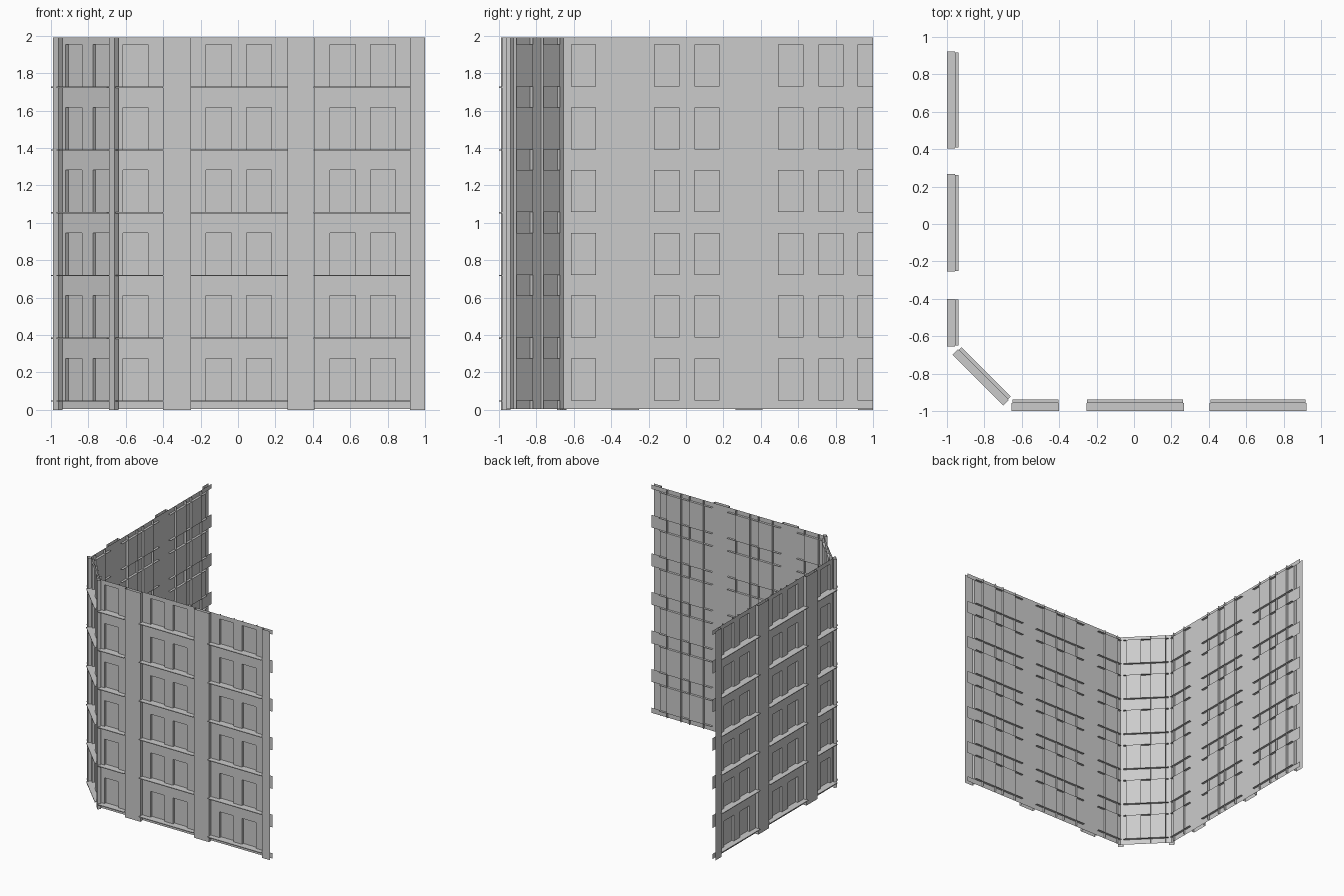
import bpy
import bmesh
from mathutils import Vector

cube = bpy.data.objects.get("Cube")
if cube:
    bpy.data.objects.remove(cube, do_unlink=True)

grey = bpy.data.materials.new("concrete grey")
grey.use_nodes = True
colour = (0.6, 0.6, 0.6, 1)
grey.diffuse_color = colour
grey.node_tree.nodes["Principled BSDF"].inputs["Base Color"].default_value = colour

TOP = 1.99
FLOORS = [0.05 + 0.3355 * i for i in range(6)]
WIN_H = 0.225


class Wall:
    """A facade plane: t runs along it, d is the distance outward, z is up."""

    def __init__(self, name, along, out, base):
        self.name, self.along, self.out = name, Vector(along), Vector(out)
        self.base = base  # distance of the main wall sheet
        self.pilaster = base + 0.028
        self.pane = base - 0.02

    def make(self, part, quads):
        bm = bmesh.new()
        for quad in quads:
            bm.faces.new([bm.verts.new(self.along * t + self.out * d + Vector((0, 0, z)))
                          for t, d, z in quad])
        bmesh.ops.remove_doubles(bm, verts=bm.verts, dist=0.0005)
        mesh = bpy.data.meshes.new(part)
        bm.to_mesh(mesh)
        bm.free()
        mesh.materials.append(grey)
        obj = bpy.data.objects.new(self.name + "_" + part, mesh)
        bpy.context.collection.objects.link(obj)
        return obj


def upright(t0, t1, d, z0, z1):
    return [(t0, d, z0), (t1, d, z0), (t1, d, z1), (t0, d, z1)]


def fin(t, d0, d1, z0, z1):
    return [(t, d0, z0), (t, d1, z0), (t, d1, z1), (t, d0, z1)]


def shelf(t0, t1, d0, d1, z):
    return [(t0, d0, z), (t1, d0, z), (t1, d1, z), (t0, d1, z)]


def box(t0, t1, d0, d1, z0, z1):
    return [upright(t0, t1, d, z0, z1) for d in (d0, d1)] + \
           [fin(t, d0, d1, z0, z1) for t in (t0, t1)] + \
           [shelf(t0, t1, d0, d1, z) for z in (z0, z1)]


def build(wall, start, end, bays, windows, pilasters, notch=None):
    # Main sheet with window openings
    openings = windows + ([notch] if notch else [])
    ts = sorted({start, end, *[t for w in openings for t in w]})
    zs = sorted({0.005, TOP, *FLOORS, *[z + WIN_H for z in FLOORS]})
    sheet = []
    for t0, t1 in zip(ts, ts[1:]):
        in_column = any(a <= (t0 + t1) / 2 <= b for a, b in openings)
        for z0, z1 in zip(zs, zs[1:]):
            in_row = any(f < (z0 + z1) / 2 < f + WIN_H for f in FLOORS)
            if not (in_column and in_row):
                sheet.append(upright(t0, t1, wall.base, z0, z1))
    wall.make("wall_sheet", sheet)

    # Recessed panes
    wall.make("window_panes", [upright(a, b, wall.pane, z, z + WIN_H)
                               for a, b in windows for z in FLOORS])

    # Reveals: full-height fins beside windows, shelves at sill and head
    reveals = [fin(t, wall.base, wall.pane, 0.005, TOP) for w in windows for t in w]
    for a, b in bays:
        for z in FLOORS:
            reveals += [shelf(a + 0.005, b - 0.005, wall.base, wall.pane, h)
                        for h in (z, z + WIN_H)]
    wall.make("window_reveals", reveals)

    # Projecting ledges under each row
    ledges = []
    for a, b in bays:
        for z in FLOORS:
            ledges += box(a, b, wall.base, wall.base + 0.043, z - 0.006, z)
    wall.make("ledges", ledges)

    # Pilaster faces with their side returns
    strips = []
    for a, b in pilasters:
        strips.append(upright(a, b, wall.pilaster, 0, TOP))
        strips += [fin(t, wall.base, wall.pilaster, 0, TOP)
                   for t in (a, b) if abs(t) < 0.99 and (t > -0.6)]
    wall.make("pilasters", strips)


# Two matching long walls
bays = [(-0.655, -0.4), (-0.255, 0.267), (0.405, 0.923)]
windows = [(-0.615, -0.48), (-0.17, -0.035), (0.045, 0.18), (0.493, 0.627), (0.708, 0.843)]
pilasters = [(-0.4, -0.25), (0.265, 0.41), (0.92, 1.0)]
for name, along, out in (("front", (1, 0, 0), (0, -1, 0)),
                         ("side", (0, 1, 0), (-1, 0, 0))):
    build(Wall(name, along, out, 0.957), -0.655, 1.0, bays, windows, pilasters,
          notch=(0.92, 1.0))

# Angled corner between them
r = 0.5 ** 0.5
build(Wall("corner", (r, -r, 0), (-r, -r, 0), 1.138), -0.212, 0.212,
      [(-0.192, 0.192)], [(-0.165, -0.04), (0.04, 0.165)],
      [(-0.233, -0.19), (0.19, 0.233)])
